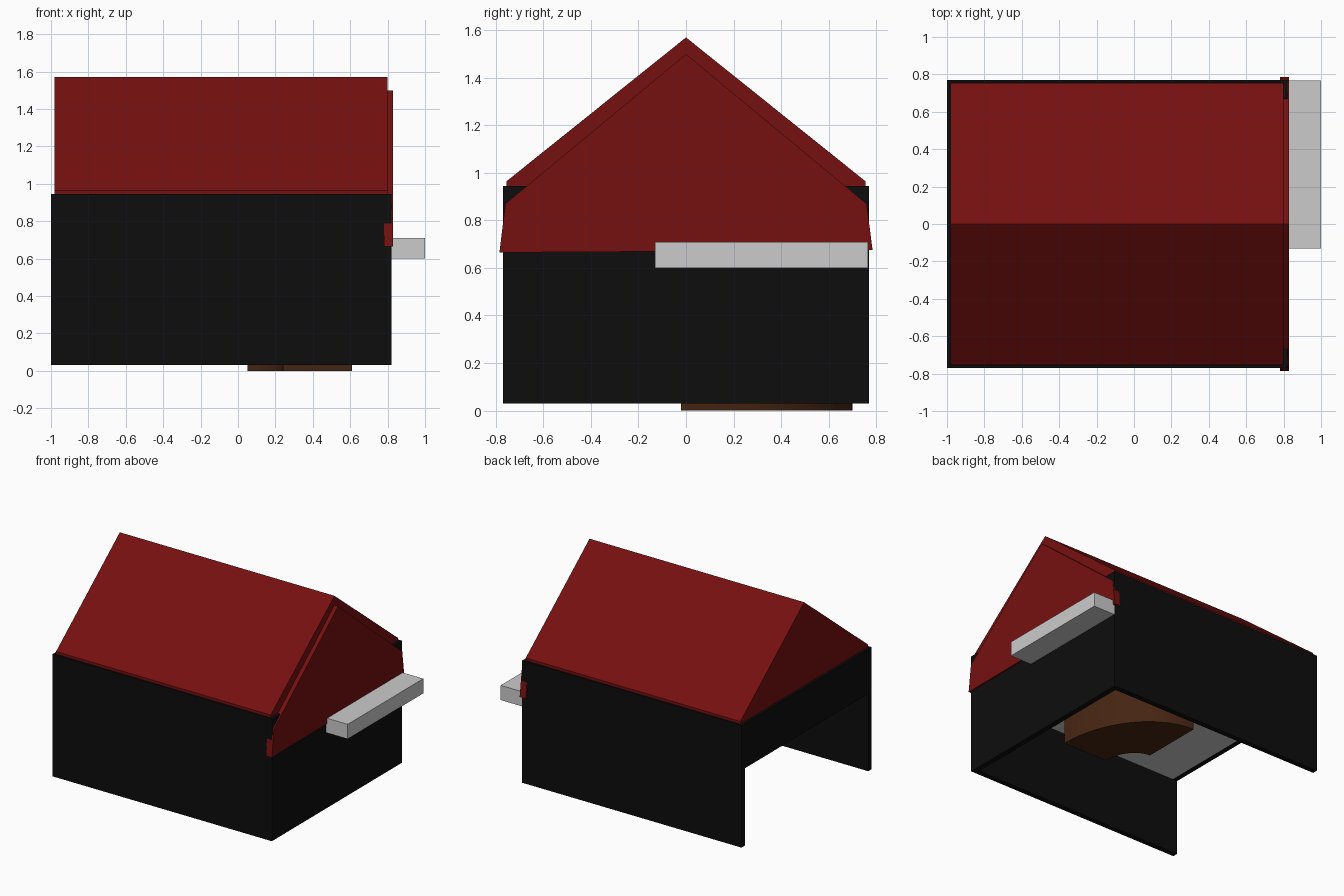
import bpy, math

if "Cube" in bpy.data.objects:
    bpy.data.objects.remove(bpy.data.objects["Cube"])


def material(name, rgb):
    m = bpy.data.materials.new(name)
    m.diffuse_color = (*rgb, 1)
    m.use_nodes = True
    m.node_tree.nodes["Principled BSDF"].inputs["Base Color"].default_value = m.diffuse_color
    return m


RED = material("red", (0.18, 0.005, 0.005))
BLACK = material("black", (0.004, 0.004, 0.004))
BROWN = material("brown", (0.06, 0.018, 0.006))


def prism(name, profile, axis, lo, hi, mat=None):
    """Extrude a closed 2D profile between lo and hi along x or z."""
    n = len(profile)
    place = (lambda p, t: (t, *p)) if axis == "x" else (lambda p, t: (*p, t))
    verts = [place(p, t) for t in (lo, hi) for p in profile]
    faces = [tuple(reversed(range(n))), tuple(range(n, 2 * n))]
    faces += [(i, (i + 1) % n, (i + 1) % n + n, i + n) for i in range(n)]
    mesh = bpy.data.meshes.new(name)
    mesh.from_pydata(verts, [], faces)
    if mat:
        mesh.materials.append(mat)
    ob = bpy.data.objects.new(name, mesh)
    bpy.context.collection.objects.link(ob)
    return ob


def box(name, x0, x1, y0, y1, z0, z1, mat=None):
    return prism(name, [(x0, y0), (x1, y0), (x1, y1), (x0, y1)], "z", z0, z1, mat)


# Walls: three full sides and an open left side under a lintel
T = 0.04
walls = [(-1, -0.77), (0.82, -0.77), (0.82, 0.77), (-1, 0.77),
         (-1, 0.77 - T), (0.82 - T, 0.77 - T), (0.82 - T, -0.77 + T), (-1, -0.77 + T)]
prism("walls", walls, "z", 0.03, 0.945, BLACK)
box("left_lintel", -1, -1 + T, -0.77 + T, 0.77 - T, 0.61, 0.945, BLACK)

# Upper floor and the balcony that projects on the right
box("upper_floor", -1 + T, 0.82 - T, -0.77 + T, 0.77 - T, 0.61, 0.70)
box("balcony", 0.79, 1.0, -0.13, 0.766, 0.60, 0.71)

# Gabled roof and the red gable panel on the right wall
roof = [(-0.755, 0.94), (0.755, 0.94), (0.755, 0.965), (0, 1.57), (-0.755, 0.965)]
prism("roof", roof, "x", -0.98, 0.80, RED)
panel = [(-0.785, 0.665), (0.785, 0.675), (0.76, 0.87), (0, 1.5), (-0.76, 0.87)]
prism("gable_panel", panel, "x", 0.78, 0.83, RED)

# Curved counter: a quarter ring on the ground
angles = [math.radians(90 * i / 24) for i in range(25)]
cx, cy = 0.05, -0.02
ring = [(cx + 0.56 * math.cos(a), cy + 0.72 * math.sin(a)) for a in angles]
ring += [(cx + 0.19 * math.cos(a), cy + 0.25 * math.sin(a)) for a in reversed(angles)]
counter = prism("curved_counter", ring, "z", 0, 0.30, BROWN)
bpy.context.view_layer.objects.active = counter
counter.select_set(True)
bpy.ops.object.shade_smooth_by_angle()
